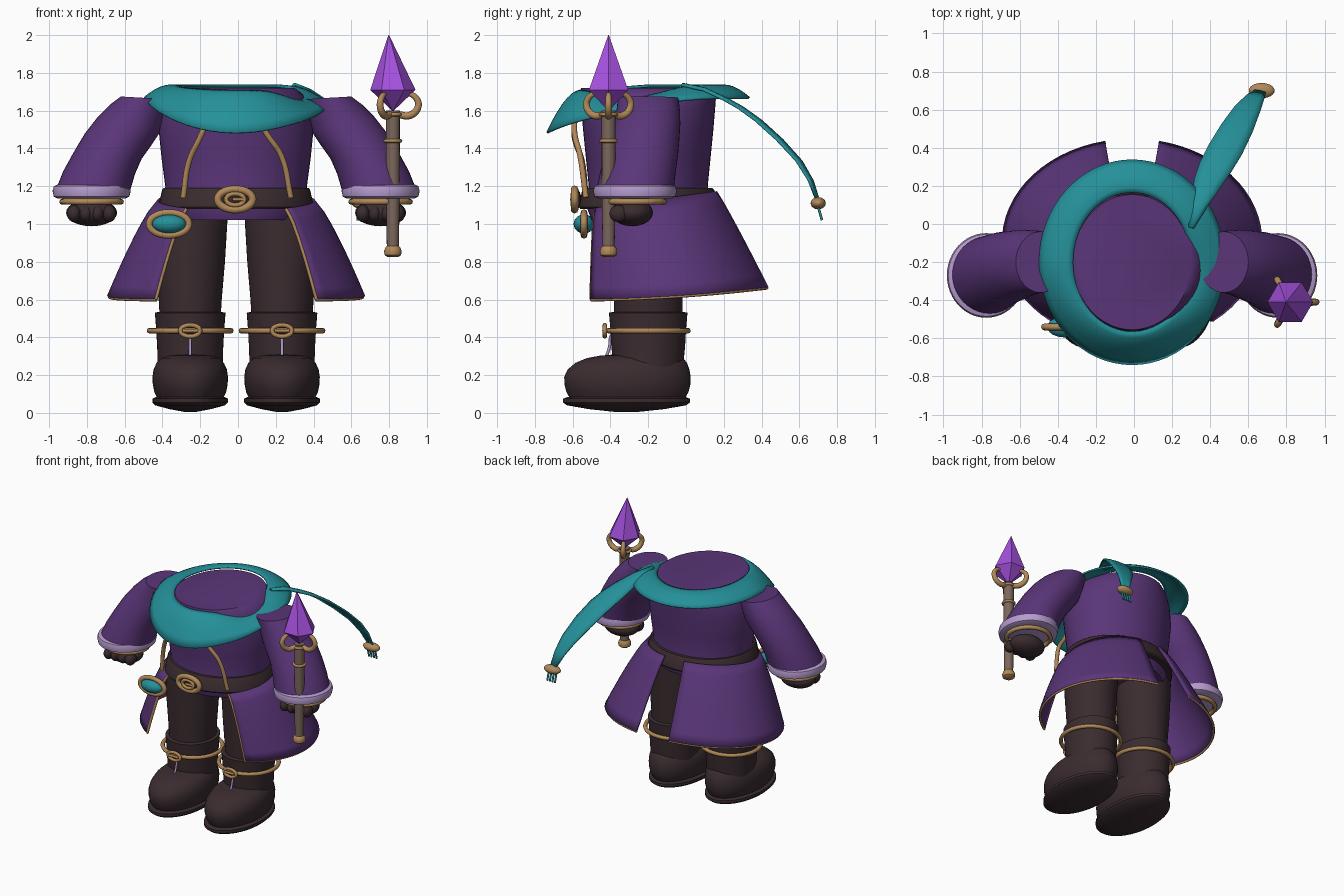
import bpy, bmesh, math
from math import sin, cos, pi, radians
from mathutils import Vector

if "Cube" in bpy.data.objects:
    bpy.data.objects.remove(bpy.data.objects["Cube"], do_unlink=True)

CX, CY = -0.01, -0.2   # body axis


def material(name, rgb):
    m = bpy.data.materials.new(name)
    m.use_nodes = True
    m.diffuse_color = (*rgb, 1)
    m.node_tree.nodes["Principled BSDF"].inputs["Base Color"].default_value = (*rgb, 1)
    return m


PURPLE = material("purple cloth", (0.102, 0.036, 0.19))
TEAL = material("teal cloth", (0.018, 0.28, 0.32))
BROWN = material("dark leather", (0.043, 0.025, 0.029))
GOLD = material("gold", (0.44, 0.25, 0.1))
LILAC = material("lilac trim", (0.47, 0.33, 0.62))
CRYSTAL = material("violet crystal", (0.38, 0.083, 0.74))
WOOD = material("staff wood", (0.2, 0.135, 0.105))


def finish(ob, mat, angle=40):
    ob.data.materials.clear()
    ob.data.materials.append(mat)
    bpy.ops.object.select_all(action='DESELECT')
    ob.select_set(True)
    bpy.context.view_layer.objects.active = ob
    if angle:
        bpy.ops.object.shade_smooth_by_angle(angle=radians(angle))
    return ob


def loft(name, rings, mat, closed=True, caps=True, thick=0, angle=40):
    """Skin a list of point rings that share one point count."""
    bm = bmesh.new()
    rows = [[bm.verts.new(p) for p in r] for r in rings]
    n = len(rows[0])
    for lo, hi in zip(rows, rows[1:]):
        for i in range(n if closed else n - 1):
            j = (i + 1) % n
            bm.faces.new((lo[i], lo[j], hi[j], hi[i]))
    if caps and closed:
        bm.faces.new(rows[0][::-1])
        bm.faces.new(rows[-1])
    bmesh.ops.recalc_face_normals(bm, faces=bm.faces)
    me = bpy.data.meshes.new(name)
    bm.to_mesh(me)
    bm.free()
    ob = bpy.data.objects.new(name, me)
    bpy.context.collection.objects.link(ob)
    if thick:
        mod = ob.modifiers.new("thickness", 'SOLIDIFY')
        mod.thickness, mod.offset = thick, 0
    return finish(ob, mat, angle)


def ellipse(x, y, z, rx, ry, n=48, upright=False):
    out = []
    for i in range(n):
        a = 2 * pi * i / n
        u, v = rx * cos(a), ry * sin(a)
        out.append((x + u, y, z + v) if upright else (x + u, y + v, z))
    return out


def lathe(name, x, y, profile, mat, n=48, **kw):
    """profile: (z, rx, ry, y shift)"""
    return loft(name, [ellipse(x, y + dy, z, rx, ry, n) for z, rx, ry, dy in profile], mat, **kw)


def tube(name, pts, r, mat, cyclic=False, radii=None, sides=4):
    cu = bpy.data.curves.new(name, 'CURVE')
    cu.dimensions = '3D'
    cu.bevel_depth, cu.bevel_resolution = r, sides
    cu.use_fill_caps, cu.resolution_u = True, 5
    sp = cu.splines.new('BEZIER')
    sp.bezier_points.add(len(pts) - 1)
    for i, (bp, p) in enumerate(zip(sp.bezier_points, pts)):
        bp.co = p
        bp.handle_left_type = bp.handle_right_type = 'AUTO'
        bp.radius = radii[i] if radii else 1
    sp.use_cyclic_u = cyclic
    ob = bpy.data.objects.new(name, cu)
    bpy.context.collection.objects.link(ob)
    finish(ob, mat, 0)
    bpy.ops.object.convert(target='MESH')
    return finish(bpy.context.object, mat, 50)


def hoop(name, x, y, z, rx, ry, r, mat, upright=False):
    return tube(name, ellipse(x, y, z, rx, ry, 16, upright), r, mat, cyclic=True, sides=2)


def ball(name, loc, scale, mat):
    bpy.ops.mesh.primitive_uv_sphere_add(segments=24, ring_count=14, radius=1, location=loc)
    ob = bpy.context.object
    ob.name, ob.scale = name, scale
    return finish(ob, mat, 60)


# Torso and belt
lathe("torso", CX, CY, [(1.02, .34, .3, 0), (1.1, .38, .33, 0), (1.2, .375, .315, 0),
      (1.35, .395, .33, 0), (1.5, .41, .345, 0), (1.62, .39, .355, 0),
      (1.69, .35, .36, 0), (1.72, .31, .355, 0)], PURPLE)
lathe("belt", CX, CY, [(1.08, .405, .36, 0), (1.09, .412, .367, 0),
      (1.18, .392, .35, 0), (1.19, .385, .34, 0)], BROWN)
hoop("buckle_rim", -.015, -.59, 1.13, .092, .054, .02, GOLD, True)
ball("buckle_plate", (-.015, -.575, 1.13), (.09, .02, .05), BROWN)
hoop("buckle_inner_ring", -.015, -.6, 1.13, .048, .03, .012, GOLD, True)
tube("buckle_pin", [(-.03, -.605, 1.13), (.03, -.605, 1.13)], .009, GOLD)

# Hanging medallion
hoop("medallion_rim", -.365, -.54, 1.0, .105, .06, .018, GOLD, True)
ball("medallion_stone", (-.365, -.54, 1.0), (.09, .055, .05), TEAL)

# Front cords
tube("right_cord", [(-.16, -.59, 1.56), (-.2, -.59, 1.46), (-.26, -.55, 1.33),
     (-.29, -.53, 1.14)], .015, GOLD)
tube("left_cord", [(.11, -.59, 1.56), (.15, -.59, 1.48), (.23, -.56, 1.36),
     (.28, -.53, 1.14)], .015, GOLD)

# Collar draped lower in front and sunk at the left shoulder
def collar_ring(t):
    pts = []
    for i in range(64):
        a = 2 * pi * i / 64
        front = max(0, -sin(a))
        dip = .075 * max(0, cos(a + .25)) ** 6
        z_in = 1.73 - .025 * front - dip
        z_out = 1.667 - .185 * front ** 1.5 - .5 * dip
        z = z_in + (z_out - z_in) * t ** 1.3 + .018 * sin(pi * t)
        pts.append((CX + (.31 + .175 * t) * cos(a), CY + (.365 + .17 * t) * sin(a), z))
    return pts


loft("collar", [collar_ring(i / 6) for i in range(7)], TEAL, caps=False, thick=.012)

# Trailing scarf end: x, y, z, half width
spine = [(.3, -.02, 1.73, .012), (.34, .1, 1.705, .045), (.39, .22, 1.65, .075),
         (.43, .3, 1.605, .088), (.48, .39, 1.54, .092), (.54, .5, 1.44, .085),
         (.595, .6, 1.33, .068), (.635, .66, 1.23, .048), (.665, .695, 1.13, .028)]
side = Vector((.95, -.25, .1))
strips = []
for x, y, z, w in spine:
    strips.append([Vector((x, y, z + .012 * (1 - k * k))) + side * w * k for k in (-1, -.5, 0, .5, 1)])
loft("scarf_tail", strips, TEAL, closed=False, thick=.012)
ball("scarf_bead", (.67, .7, 1.11), (.068, .04, .032), GOLD)
for i in range(4):
    x = .635 + .022 * i
    tube("scarf_tassel", [(x, .7, 1.09), (x, .72, 1.02)], .007, TEAL)

# Skirt panels, split front and back
def skirt_point(s, u, t):
    th = radians((40 - t) * (1 - u) + 168 * u)
    back = (1 - cos(th)) / 2
    a, b = .41 + .265 * t ** .8, .365 + .165 * t ** .9
    z_top, z_low = 1.07 + .1 * back, .6 + .065 * back ** 2
    return (CX + s * a * sin(th), CY + .11 * t - b * cos(th), z_top + (z_low - z_top) * t)


# Sleeve sections: outer x, z, inner x, z, centre y, depth radius
SLEEVE = [(.61, 1.675, .35, 1.66, -.2, .16), (.67, 1.63, .375, 1.57, -.2, .168),
          (.73, 1.57, .4, 1.49, -.205, .175), (.8, 1.48, .45, 1.415, -.22, .185),
          (.86, 1.38, .5, 1.345, -.235, .193), (.915, 1.28, .535, 1.265, -.255, .2),
          (.955, 1.18, .56, 1.18, -.27, .205)]

for s, label in ((-1, "right"), (1, "left")):
    grid = [[skirt_point(s, u / 24, t / 8) for u in range(25)] for t in range(9)]
    loft(label + "_skirt_panel", grid, PURPLE, closed=False, thick=.018)
    edge = [skirt_point(s, 0, t / 8) for t in range(9)]
    hem = [skirt_point(s, u / 16, 1) for u in range(17)]
    tube(label + "_skirt_edge", edge, .01, GOLD, sides=2)
    tube(label + "_skirt_hem", [(x * .993, y, z - .003) for x, y, z in hem], .008, GOLD, sides=2)

    # Sleeve, cuff, bracelet and fist
    rings = []
    for ox, oz, ix, iz, y, ry in SLEEVE:
        mid = Vector((CX + s * (ox + ix) / 2, y, (oz + iz) / 2))
        half = Vector((s * (ox - ix) / 2, 0, (oz - iz) / 2))
        turns = [2 * pi * i / 40 for i in range(40)]
        rings.append([mid + half * cos(a) + Vector((0, ry * sin(a), 0)) for a in turns])
    loft(label + "_sleeve", rings, PURPLE)
    hx = CX + s * .765
    lathe(label + "_cuff", hx, -.27, [(1.135, .18, .19, 0), (1.145, .2, .215, 0), (1.175, .207, .222, 0),
          (1.2, .2, .215, 0), (1.21, .18, .19, 0)], LILAC)
    hoop(label + "_bracelet", hx, -.27, 1.118, .155, .155, .016, GOLD)
    ball(label + "_fist", (hx, -.285, 1.06), (.135, .11, .072), BROWN)
    for i in range(4):
        ball(label + "_finger", (hx + (i - 1.5) * .062, -.355, 1.055), (.037, .05, .045), BROWN)

    # Leg and boot
    lx = CX + s * .243
    lathe(label + "_leg", lx, CY, [(.48, .16, .18, 0), (.6, .167, .182, 0), (.8, .184, .19, 0),
          (1.0, .196, .195, 0), (1.08, .198, .195, 0)], BROWN)
    lathe(label + "_boot_shaft", lx, CY, [(.2, .17, .18, 0), (.35, .175, .195, 0), (.44, .18, .2, 0),
          (.53, .187, .208, 0), (.535, .165, .185, 0)], BROWN)
    lathe(label + "_boot_foot", lx, -.31, [(.07, .17, .3, 0), (.11, .19, .323, 0), (.15, .198, .333, 0),
          (.19, .2, .335, 0), (.23, .194, .322, .006), (.265, .178, .295, .02), (.29, .152, .255, .04),
          (.303, .12, .205, .06), (.31, .08, .14, .08)], BROWN, angle=60)
    lathe(label + "_boot_sole", lx, -.315, [(.005, .03, .06, 0), (.02, .11, .2, 0), (.04, .185, .315, 0),
          (.055, .2, .335, 0), (.075, .2, .335, 0), (.085, .18, .31, 0)], BROWN)
    hoop(label + "_boot_strap", lx, CY, .435, .215, .21, .015, GOLD)
    hoop(label + "_boot_buckle", lx, -.43, .435, .052, .03, .012, GOLD, True)
    tube(label + "_buckle_pin", [(lx - .04, -.435, .435), (lx + .04, -.435, .435)], .009, GOLD)
    tube(label + "_boot_lace", [(lx, -.4, .41), (lx, -.405, .35), (lx, -.425, .29)], .008, LILAC)

# Staff with crystal head
SX, SY = .82, -.41
lathe("staff_shaft", SX, SY, [(.85, .032, .032, 0), (1.2, .036, .036, 0), (1.6, .037, .037, 0)], WOOD, n=16)
lathe("staff_pommel", SX, SY, [(.825, .028, .028, 0), (.835, .043, .043, 0), (.855, .047, .047, 0),
      (.875, .04, .04, 0), (.885, .03, .03, 0)], GOLD, n=20)
for z in (1.175, 1.44, 1.58):
    hoop("staff_ring", SX, SY, z, .04, .04, .01, GOLD)
for k in range(3):
    d = Vector((cos(k * 2 * pi / 3), sin(k * 2 * pi / 3), 0))
    path = [(.025, 1.58), (.09, 1.575), (.135, 1.625), (.12, 1.67), (.075, 1.695)]
    tube("staff_prong", [Vector((SX, SY, z)) + d * r for r, z in path], .018, GOLD,
         radii=[1, 1.1, 1, .9, .6])
hexes = [(SX, 1.6, .004), (SX, 1.71, .12), (SX - .022, 2.0, .002)]
loft("staff_crystal", [ellipse(x, SY, z, r, r, 6) for x, z, r in hexes], CRYSTAL, angle=0)
